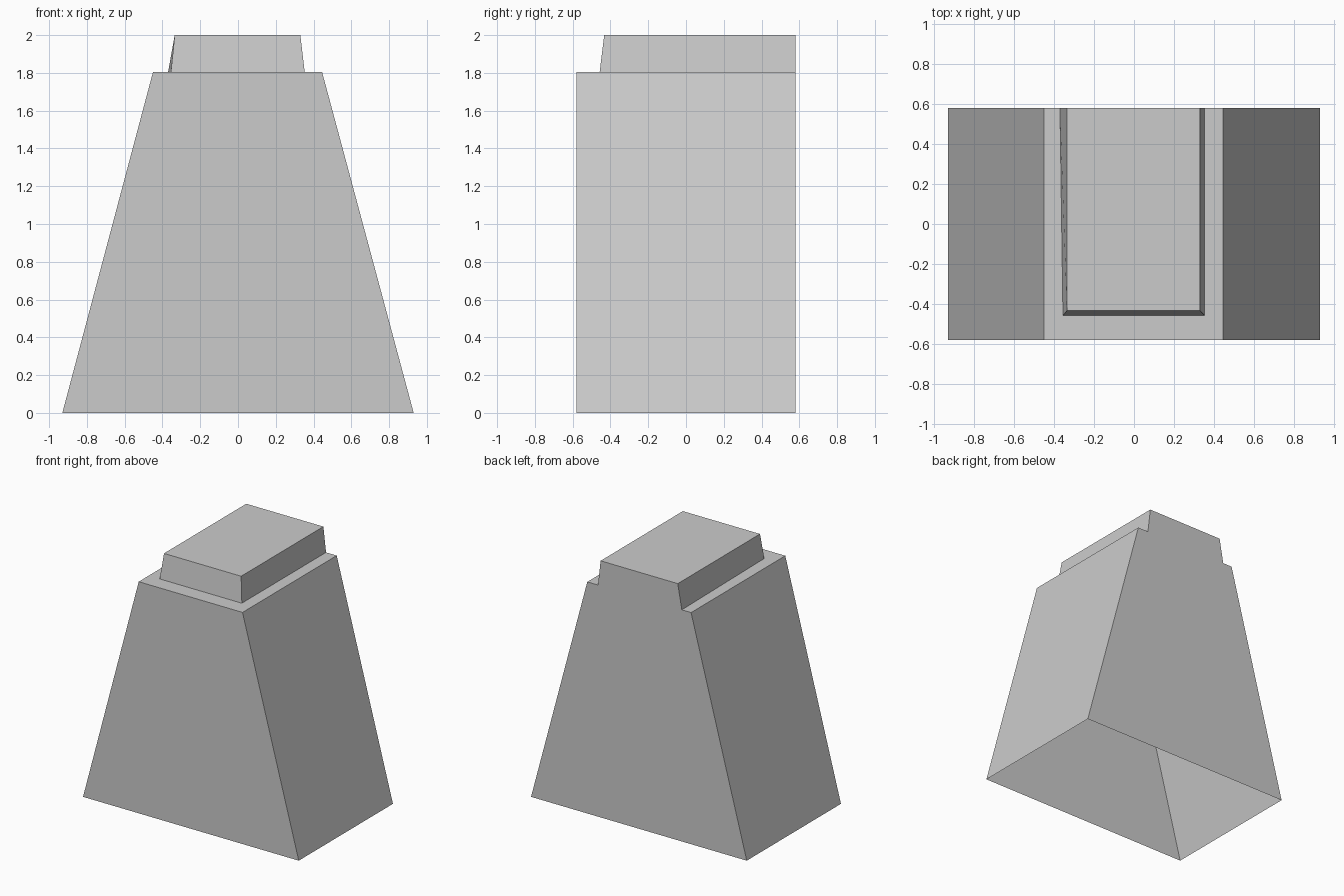
import bpy
import bmesh

default = bpy.data.objects.get("Cube")
if default:
    bpy.data.objects.remove(default, do_unlink=True)

# Single plain grey
grey = bpy.data.materials.new("plain_grey")
grey.use_nodes = True
colour = (0.6, 0.6, 0.6, 1.0)
grey.diffuse_color = colour
grey.node_tree.nodes["Principled BSDF"].inputs["Base Color"].default_value = colour

BACK = 0.58
bm = bmesh.new()


def ring(front_left, front_right, front, z, back_left=None):
    """Four corners in plan: front -x, front +x, back +x, back -x."""
    if back_left is None:
        back_left = front_left
    plan = [(front_left, front), (front_right, front),
            (front_right, BACK), (back_left, BACK)]
    return [bm.verts.new((x, y, z)) for x, y in plan]


# Outline rings from the open foot up to the cap
foot = ring(-0.93, 0.93, -BACK, 0)
shoulder = ring(-0.45, 0.445, -BACK, 1.805)
cap_foot = ring(-0.355, 0.353, -0.457, 1.805, back_left=-0.37)
cap_top = ring(-0.335, 0.33, -0.433, 2)
rings = [foot, shoulder, cap_foot, cap_top]

# Right side, front and left side of the body, the ledge and the cap
for low, high in zip(rings, rings[1:]):
    for a, b in ((3, 0), (0, 1), (1, 2)):
        bm.faces.new((low[a], low[b], high[b], high[a]))

# Flat top, and one stepped back wall flush with the cap
bm.faces.new(cap_top)
bm.faces.new([r[2] for r in rings][::-1] + [r[3] for r in rings])
bmesh.ops.recalc_face_normals(bm, faces=bm.faces[:])
if next(f for f in bm.faces if set(f.verts) == set(cap_top)).normal.z < 0:
    bmesh.ops.reverse_faces(bm, faces=bm.faces[:])

mesh = bpy.data.meshes.new("stepped_tapered_shell")
bm.to_mesh(mesh)
bm.free()
mesh.materials.append(grey)
shell = bpy.data.objects.new("stepped_tapered_shell", mesh)
bpy.context.collection.objects.link(shell)
